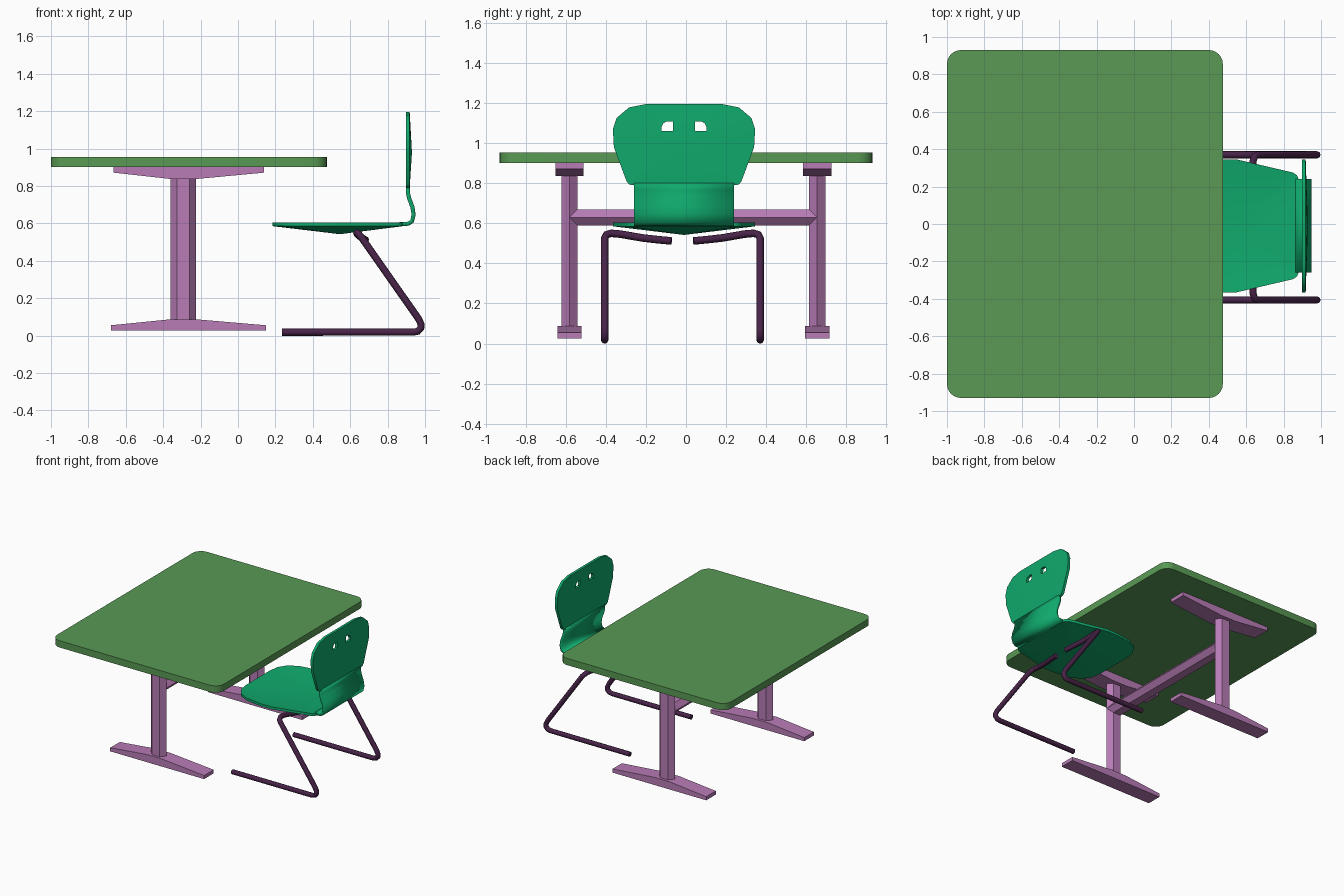
import bpy, bmesh, math
from mathutils import Vector

if "Cube" in bpy.data.objects:
    bpy.data.objects.remove(bpy.data.objects["Cube"])


def material(name, rgb):
    m = bpy.data.materials.new(name)
    m.diffuse_color = (*rgb, 1)
    m.use_nodes = True
    m.node_tree.nodes["Principled BSDF"].inputs["Base Color"].default_value = m.diffuse_color
    return m


GREEN = material("top_green", (0.10, 0.32, 0.09))
PINK = material("frame_pink", (0.48, 0.20, 0.47))
TEAL = material("chair_teal", (0.005, 0.40, 0.15))
DARK = material("leg_dark", (0.065, 0.017, 0.065))
CY = -0.01          # chair centre line in y


def finish(name, bm, mat, smooth=False):
    bmesh.ops.recalc_face_normals(bm, faces=bm.faces)
    me = bpy.data.meshes.new(name)
    bm.to_mesh(me)
    bm.free()
    ob = bpy.data.objects.new(name, me)
    bpy.context.collection.objects.link(ob)
    if mat:
        me.materials.append(mat)
    if smooth:
        bpy.ops.object.select_all(action='DESELECT')
        ob.select_set(True)
        bpy.context.view_layer.objects.active = ob
        bpy.ops.object.shade_smooth_by_angle(angle=math.radians(35))
    return ob


def prism(name, points, sweep, mat, smooth=False):
    """Extrude a closed 3D polygon along a vector."""
    bm = bmesh.new()
    face = bm.faces.new([bm.verts.new(p) for p in points])
    ext = bmesh.ops.extrude_face_region(bm, geom=[face])["geom"]
    bmesh.ops.translate(bm, verts=[v for v in ext if isinstance(v, bmesh.types.BMVert)], vec=sweep)
    return finish(name, bm, mat, smooth)


def mirrored(half):
    """Close a half outline of (along, half width) pairs into a full loop."""
    return half + [(a, -w) for a, w in reversed(half)]


def dished_shell(name, rim, apex, thick):
    """Shallow shell: two fans towards an apex, joined by a rim band."""
    bm = bmesh.new()
    layers = []
    for off in (Vector((0, 0, 0)), Vector(thick)):
        ring = [bm.verts.new(Vector(p) + off) for p in rim]
        layers.append((ring, bm.verts.new(Vector(apex) + off)))
    n = len(rim)
    (a, ca), (b, cb) = layers
    for i in range(n):
        j = (i + 1) % n
        bm.faces.new((a[i], a[j], ca))
        bm.faces.new((b[j], b[i], cb))
        bm.faces.new((a[j], a[i], b[i], b[j]))
    return finish(name, bm, TEAL, True)


# Table top with rounded corners
R, top = 0.075, []
for cx, cy, start in ((0.475 - R, 0.93 - R, 0), (-1 + R, 0.93 - R, 90),
                      (-1 + R, -0.93 + R, 180), (0.475 - R, -0.93 + R, 270)):
    for k in range(7):
        t = math.radians(start + 15 * k)
        top.append((cx + R * math.cos(t), cy + R * math.sin(t), 0.90))
prism("table_top", top, (0, 0, 0.054), GREEN, True)

# Table supports: foot, hexagonal column and top bracket on each side
HEX = [(1, 0), (0.5, 1), (-0.5, 1), (-1, 0), (-0.5, -1), (0.5, -1)]
CX = -0.292
foot = [(-0.68, 0.026), (0.15, 0.026), (0.15, 0.055), (-0.225, 0.087), (-0.36, 0.087), (-0.68, 0.055)]
bracket = [(-0.665, 0.90), (0.14, 0.90), (0.14, 0.871), (-0.225, 0.837), (-0.36, 0.837), (-0.665, 0.871)]
for side, y in (("front", -0.582), ("back", 0.655)):
    prism(side + "_foot", [(x, y - 0.06, z) for x, z in foot], (0, 0.12, 0), PINK)
    prism(side + "_bracket", [(x, y - 0.07, z) for x, z in bracket], (0, 0.14, 0), PINK)
    prism(side + "_column", [(CX + 0.068 * u, y + 0.04 * v, 0.08) for u, v in HEX], (0, 0, 0.765), PINK)

# Crossbar between the columns, mitred at its ends by the column faces
prism("crossbar", [(CX + 0.067 * u, -0.58, 0.63 + 0.04 * v) for u, v in HEX], (0, 1.233, 0), PINK)

# Seat
seat = mirrored([(0.185, 0.15), (0.197, 0.23), (0.24, 0.295), (0.32, 0.335), (0.45, 0.355),
                 (0.55, 0.355), (0.85, 0.285), (0.872, 0.27), (0.882, 0.245)])
dished_shell("seat", [(x, CY + w, 0.605) for x, w in seat], (0.545, CY, 0.562), (0, 0, -0.02))

# Backrest with two eye-shaped holes
back = mirrored([(1.195, 0.19), (1.178, 0.275), (1.125, 0.337), (1.07, 0.355), (0.98, 0.35),
                 (0.81, 0.287), (0.795, 0.275), (0.79, 0.26)])
rest = dished_shell("backrest", [(0.897, CY + w, z) for z, w in back], (0.909, CY, 0.98), (0.021, 0, 0))
hole = [(0.055, 1.06), (0.112, 1.06), (0.112, 1.08), (0.104, 1.098), (0.088, 1.108), (0.055, 1.108)]
for s in (-1, 1):
    cutter = prism("hole_cutter", [(0.85, CY + s * y, z) for y, z in hole], (0.12, 0, 0), None)
    cutter.hide_render = True
    cutter.hide_viewport = True
    cut = rest.modifiers.new("hole", 'BOOLEAN')
    cut.object, cut.solver = cutter, 'EXACT'

# Curved strip joining seat and backrest
path = [(0.865, 0.596), (0.91, 0.598), (0.93, 0.61), (0.939, 0.645), (0.933, 0.685),
        (0.915, 0.735), (0.908, 0.765), (0.908, 0.80)]
bm = bmesh.new()
rows = [[bm.verts.new((x, CY + w, z)) for w in (-0.25, 0.25)] for x, z in path]
for p, q in zip(rows, rows[1:]):
    bm.faces.new((p[0], p[1], q[1], q[0]))
strip = finish("back_strip", bm, TEAL, True)
solid = strip.modifiers.new("thickness", 'SOLIDIFY')
solid.thickness, solid.offset = 0.022, 0

# Cantilever tube legs: floor runner, bend, sloping leg, inward arm under the seat
leg = [(0.235, 0.388, 0.018), (0.935, 0.388, 0.018), (0.962, 0.388, 0.023), (0.978, 0.388, 0.04),
       (0.979, 0.388, 0.06), (0.965, 0.388, 0.09), (0.66, 0.388, 0.525), (0.645, 0.38, 0.543),
       (0.637, 0.355, 0.55), (0.635, 0.31, 0.546), (0.655, 0.20, 0.527), (0.672, 0.12, 0.518),
       (0.682, 0.055, 0.512)]
for side, s in (("front", -1), ("back", 1)):
    cu = bpy.data.curves.new(side + "_chair_leg", 'CURVE')
    cu.dimensions = '3D'
    cu.bevel_depth, cu.bevel_resolution, cu.use_fill_caps = 0.019, 2, True
    sp = cu.splines.new('POLY')
    sp.points.add(len(leg) - 1)
    for p, (x, y, z) in zip(sp.points, leg):
        p.co = (x, -0.018 + s * y, z, 1)
    cu.materials.append(DARK)
    bpy.context.collection.objects.link(bpy.data.objects.new(side + "_chair_leg", cu))
